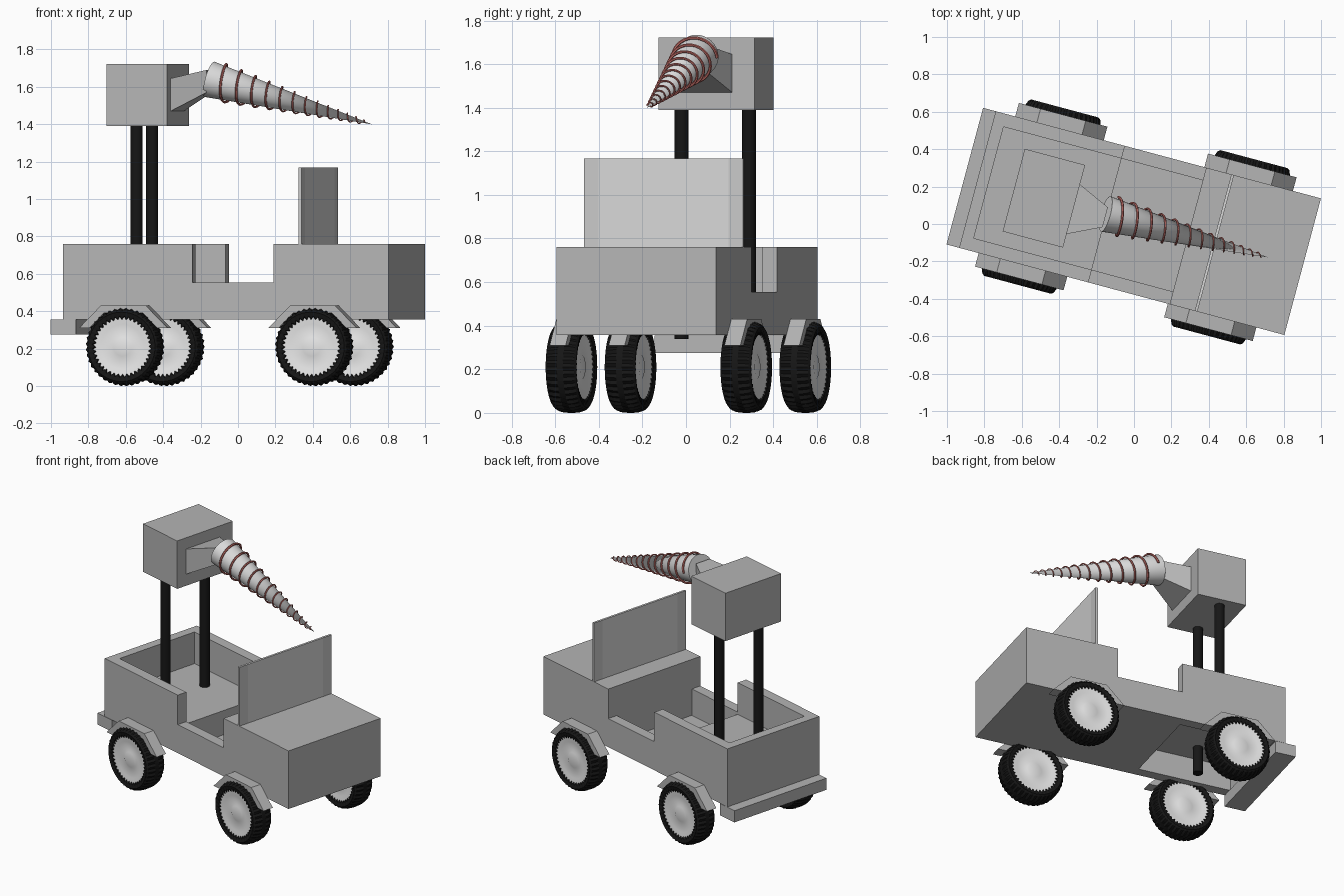
import bpy, bmesh, math
from math import sin, cos, pi, radians

if "Cube" in bpy.data.objects:
    bpy.data.objects.remove(bpy.data.objects["Cube"])

YAW = radians(-15)      # the whole truck is turned on the ground
VC = 0.013              # sideways centre line of the truck


def material(name, r, g, b):
    m = bpy.data.materials.new(name)
    m.diffuse_color = (r, g, b, 1)
    m.use_nodes = True
    m.node_tree.nodes["Principled BSDF"].inputs["Base Color"].default_value = m.diffuse_color
    return m


BODY = material("body grey", 0.46, 0.46, 0.46)
POST = material("windshield post grey", 0.58, 0.58, 0.58)
GLASS = material("windshield grey", 0.68, 0.68, 0.68)
RIM = material("rim light grey", 0.8, 0.8, 0.8)
DRILL = material("drill grey", 0.7, 0.7, 0.7)
BLACK = material("black", 0.008, 0.008, 0.008)
RED = material("spiral red", 0.6, 0.17, 0.15)


def finish(name, bm, mat, loc=(0, 0, 0), smooth=False):
    """Turn a bmesh (length, side, height) into a yawed object."""
    bmesh.ops.recalc_face_normals(bm, faces=bm.faces)
    me = bpy.data.meshes.new(name)
    bm.to_mesh(me)
    bm.free()
    me.materials.append(mat)
    ob = bpy.data.objects.new(name, me)
    bpy.context.collection.objects.link(ob)
    u, v, z = loc
    ob.location = (u * cos(YAW) - v * sin(YAW), u * sin(YAW) + v * cos(YAW), z)
    ob.rotation_euler = (0, 0, YAW)
    if smooth:
        bpy.ops.object.select_all(action='DESELECT')
        ob.select_set(True)
        bpy.context.view_layer.objects.active = ob
        bpy.ops.object.shade_smooth_by_angle(angle=radians(35))
    return ob


def prism(name, pts, v0, v1, mat, loc=(0, 0, 0)):
    """Extrude a (length, height) outline from side v0 to side v1."""
    bm = bmesh.new()
    a = [bm.verts.new((u, v0, z)) for u, z in pts]
    b = [bm.verts.new((u, v1, z)) for u, z in pts]
    bm.faces.new(a)
    bm.faces.new(b)
    for i in range(len(pts)):
        j = (i + 1) % len(pts)
        bm.faces.new((a[i], a[j], b[j], b[i]))
    return finish(name, bm, mat, loc)


def box(name, u0, u1, v0, v1, z0, z1, mat):
    return prism(name, [(u0, z0), (u1, z0), (u1, z1), (u0, z1)], v0, v1, mat)


def lathe(name, rings, n, mat, loc, closed=False, smooth=False):
    """Spin rings (radius even, radius odd, side) about the side axis."""
    bm = bmesh.new()
    rows = []
    for r0, r1, w in rings:
        if r0 == 0:
            rows.append([bm.verts.new((0, w, 0))] * n)
            continue
        rows.append([bm.verts.new(((r1 if i % 2 else r0) * cos(2 * pi * i / n), w,
                                   (r1 if i % 2 else r0) * sin(2 * pi * i / n)))
                     for i in range(n)])
    pairs = list(zip(rows, rows[1:])) + ([(rows[-1], rows[0])] if closed else [])
    for a, b in pairs:
        for i in range(n):
            j = (i + 1) % n
            vs = list(dict.fromkeys((a[i], a[j], b[j], b[i])))
            bm.faces.new(vs)
    return finish(name, bm, mat, loc, smooth)


# Body: side outline with door notch, then hollowed out
V0, V1 = VC - 0.378, VC + 0.378
body = prism("body", [(-0.87, 0.357), (0.93, 0.357), (0.93, 0.76), (0.295, 0.76),
                      (0.295, 0.555), (-0.155, 0.555), (-0.155, 0.76), (-0.87, 0.76)],
             V0, V1, BODY)
I0, I1 = V0 + 0.07, V1 - 0.07
cutters = [box("bed_cutter", -0.808, -0.1, I0, I1, 0.54, 1.0, BODY),
           box("cab_cutter", -0.155, 0.295, I0, I1, 0.372, 1.0, BODY),
           box("underside_cutter", -0.808, -0.17, I0, I1, 0.2, 0.525, BODY)]
bpy.context.view_layer.objects.active = body
for c in cutters:
    mod = body.modifiers.new("cut", 'BOOLEAN')
    mod.operation = 'DIFFERENCE'
    mod.solver = 'EXACT'
    mod.object = c
    c.hide_render = True
    bpy.ops.object.modifier_apply(modifier=mod.name)
    bpy.data.objects.remove(c)

# Rear bumper
box("rear_bumper", -0.94, -0.80, V0, V1, 0.275, 0.356, BODY)

# Windshield: pane between two posts
box("windshield", 0.434, 0.449, I0, I1, 0.76, 1.168, GLASS)
box("windshield_post_near", 0.434, 0.449, V0, I0, 0.76, 1.168, POST)
box("windshield_post_far", 0.434, 0.449, I1, V1, 0.76, 1.168, POST)

# Wheels and fenders
half_fender = [(0.245, 0.31), (0.125, 0.43)]
inner_fender = [(0.108, 0.39), (0.188, 0.31)]
fender = (half_fender + [(-u, z) for u, z in reversed(half_fender)]
          + [(-u, z) for u, z in reversed(inner_fender)] + inner_fender)
tyre_half = [(0.14, 0.14, 0.045), (0.166, 0.150, 0.066), (0.185, 0.185, 0.073),
             (0.198, 0.192, 0.064), (0.207, 0.198, 0.042), (0.210, 0.201, 0.014)]
tyre = tyre_half + [(b, a, -w) for a, b, w in reversed(tyre_half)]
rim_half = [(0, 0, 0.050), (0.05, 0.05, 0.054), (0.062, 0.062, 0.048),
            (0.12, 0.12, 0.056), (0.168, 0.168, 0.062)]
rim = rim_half + [(a, b, -w) for a, b, w in reversed(rim_half)]
for end, u in (("front", 0.53), ("rear", -0.517)):
    for side, s in (("near", -1), ("far", 1)):
        tag = f"{end}_{side}"
        loc = (u, VC + s * 0.415, 0.21)
        lathe("tyre_" + tag, tyre, 80, BLACK, loc, closed=True)
        lathe("rim_" + tag, rim, 40, RIM, loc, smooth=True)
        lo, hi = sorted((VC + s * 0.377, VC + s * 0.453))
        prism("fender_" + tag, fender, lo, hi, BODY, (u, 0, 0))

# Two poles carrying the head box
for side, v in (("near", -0.16), ("far", 0.161)):
    bm = bmesh.new()
    bmesh.ops.create_cone(bm, cap_ends=True, segments=24, radius1=0.032,
                          radius2=0.032, depth=1.06)
    finish("pole_" + side, bm, BLACK, (-0.518, v, 0.87), smooth=True)
box("head", -0.668, -0.334, -0.22, 0.237, 1.39, 1.723, BODY)

# Tapered bracket from the head to the drill
bm = bmesh.new()
ends = [[bm.verts.new((u, v, z)) for v, z in ((a, c), (b, c), (b, d), (a, d))]
        for u, a, b, c, d in ((-0.334, -0.145, 0.13, 1.47, 1.645),
                              (-0.158, -0.06, 0.05, 1.57, 1.69))]
for f in ends:
    bm.faces.new(f)
for i in range(4):
    j = (i + 1) % 4
    bm.faces.new((ends[0][i], ends[0][j], ends[1][j], ends[1][i]))
finish("drill_bracket", bm, BODY)

# Drill cone, pitched 15 degrees down along the truck
PITCH, LENGTH, BASE = radians(15), 0.93, (-0.16, VC, 1.64)


def on_axis(s, r, t):
    """Point at distance s along the drill, radius r, angle t."""
    x, y, z = s, r * cos(t), r * sin(t)
    return (x * cos(PITCH) + z * sin(PITCH), y, -x * sin(PITCH) + z * cos(PITCH))


bm = bmesh.new()
N = 32
base = [bm.verts.new(on_axis(0, 0.098, 2 * pi * i / N)) for i in range(N)]
tip = bm.verts.new(on_axis(LENGTH, 0, 0))
bm.faces.new(base)
for i in range(N):
    bm.faces.new((base[i], base[(i + 1) % N], tip))
finish("drill_cone", bm, DRILL, BASE, smooth=True)

# Spiral wire that tightens toward the tip
bm = bmesh.new()
TURNS, STEPS, SIDES = 12.5, 32, 6
rows = []
for i in range(int(TURNS * STEPS) + 1):
    k = i / STEPS
    s = 0.045 + 0.091 * k - 0.00185 * k * k
    r = 0.109 - 0.111 * s
    w = 0.0075 - 0.0048 * s
    rows.append([bm.verts.new(on_axis(s + w * sin(2 * pi * j / SIDES),
                                      r + w * cos(2 * pi * j / SIDES), 2 * pi * k))
                 for j in range(SIDES)])
for a, b in zip(rows, rows[1:]):
    for j in range(SIDES):
        m = (j + 1) % SIDES
        bm.faces.new((a[j], a[m], b[m], b[j]))
bm.faces.new(rows[0])
bm.faces.new(rows[-1])
finish("drill_spiral", bm, RED, BASE, smooth=True)
